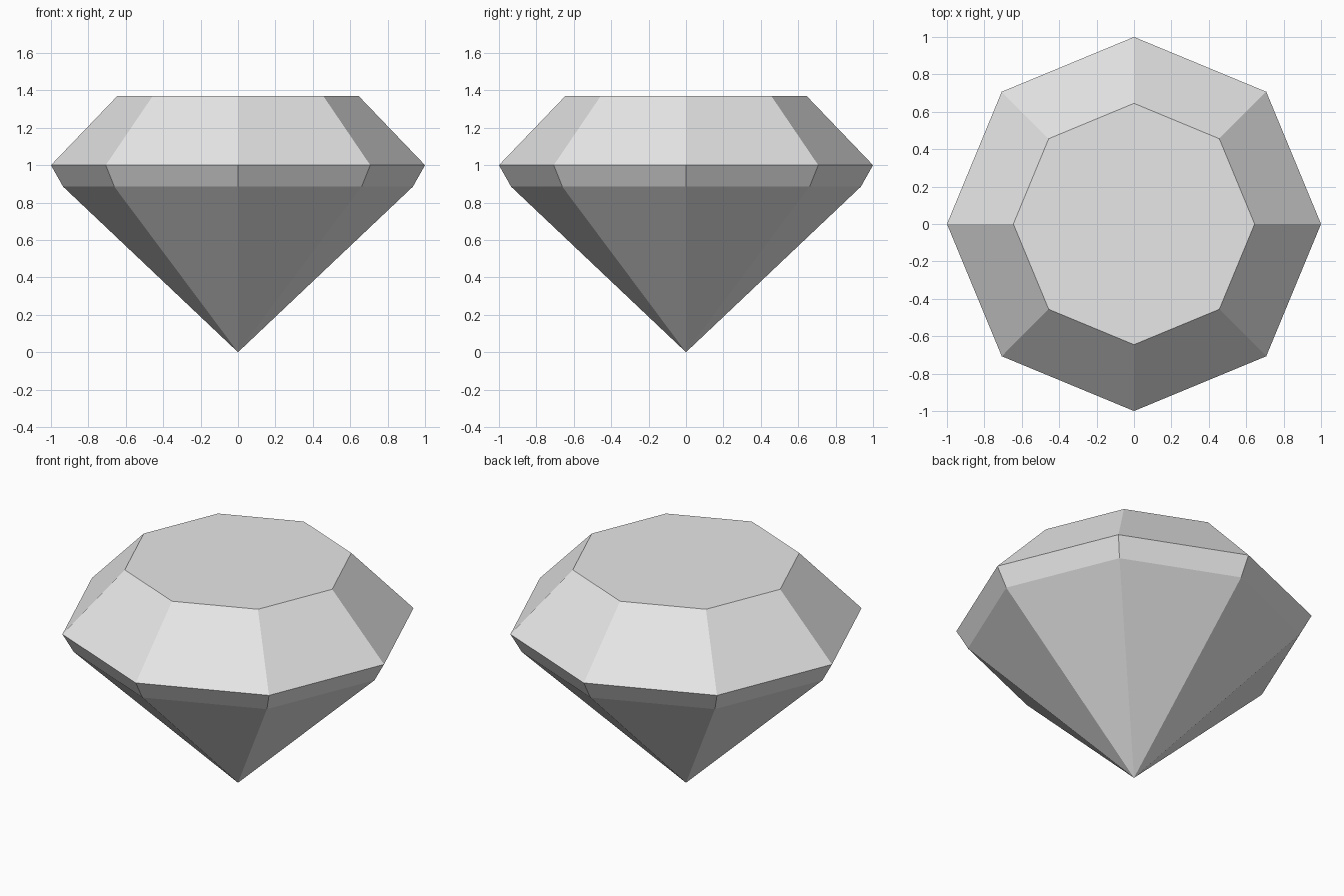
import bpy
import bmesh
from math import cos, sin, tau

old = bpy.data.objects.get("Cube")
if old:
    bpy.data.objects.remove(old, do_unlink=True)

SIDES = 8

# Pale grey stone
GREY = (0.8, 0.8, 0.8, 1)
stone = bpy.data.materials.new("pale_grey_stone")
stone.use_nodes = True
stone.diffuse_color = GREY
stone.node_tree.nodes["Principled BSDF"].inputs["Base Color"].default_value = GREY


def ring(bm, radius, z):
    return [bm.verts.new((radius * cos(tau * i / SIDES), radius * sin(tau * i / SIDES), z))
            for i in range(SIDES)]


def bridge(bm, low, high):
    for i in range(SIDES):
        j = (i + 1) % SIDES
        bm.faces.new((low[i], low[j], high[j], high[i]))


# Cut gem: pointed pavilion, girdle band, sloped crown and flat table
bm = bmesh.new()
tip = bm.verts.new((0, 0, 0))
pavilion = ring(bm, 0.935, 0.885)
girdle = ring(bm, 1.0, 1.0)
table = ring(bm, 0.645, 1.37)
for i in range(SIDES):
    bm.faces.new((tip, pavilion[(i + 1) % SIDES], pavilion[i]))
bridge(bm, pavilion, girdle)
bridge(bm, girdle, table)
bm.faces.new(table)
bmesh.ops.recalc_face_normals(bm, faces=bm.faces)

mesh = bpy.data.meshes.new("cut_gem")
bm.to_mesh(mesh)
bm.free()
mesh.materials.append(stone)
gem = bpy.data.objects.new("cut_gem", mesh)
bpy.context.collection.objects.link(gem)
